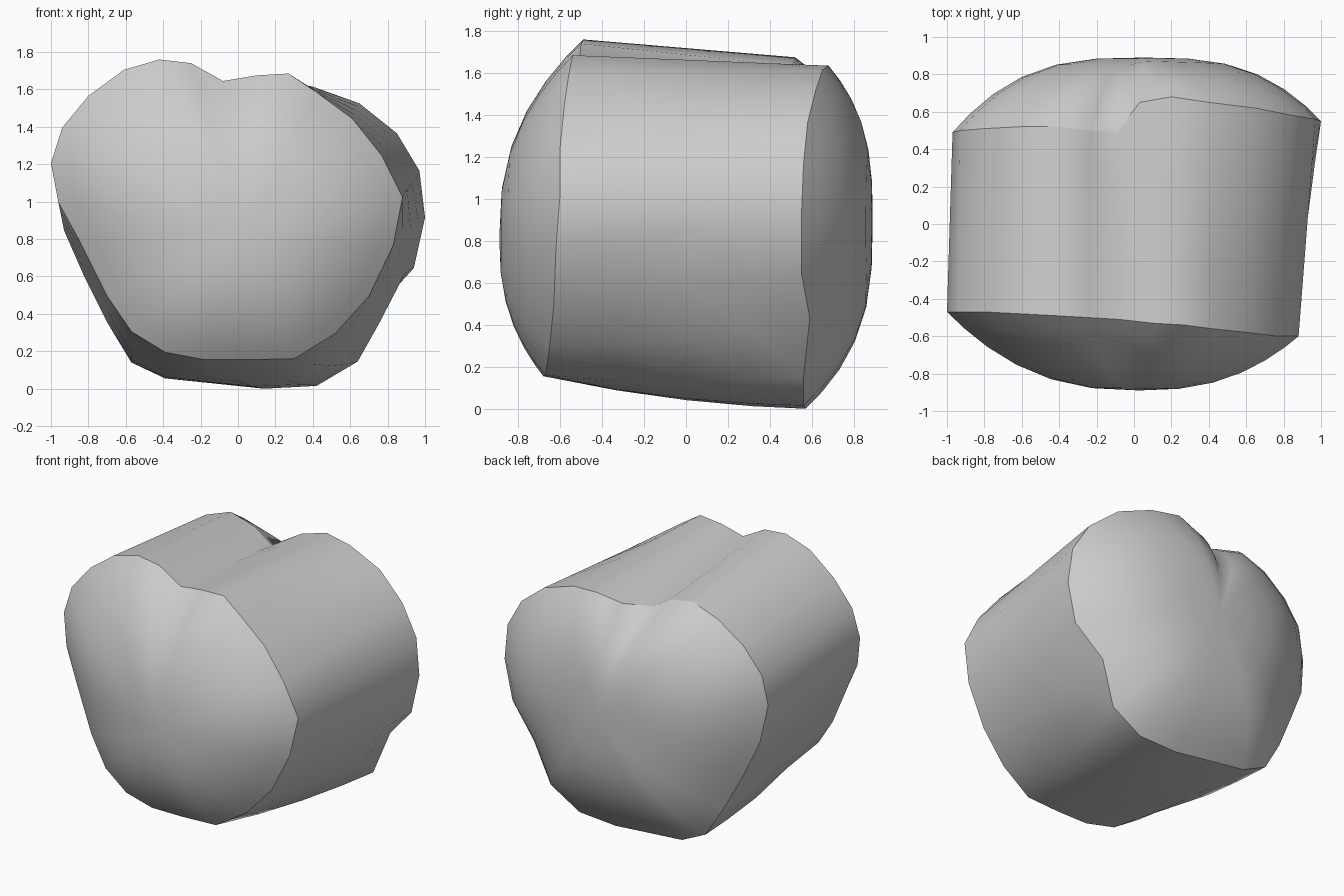
import bpy, bmesh
from mathutils import Vector

cube = bpy.data.objects.get("Cube")
if cube:
    bpy.data.objects.remove(cube, do_unlink=True)

# Single light grey material
grey = bpy.data.materials.new("light_grey")
grey.use_nodes = True
colour = (0.6, 0.6, 0.6, 1.0)
grey.diffuse_color = colour
bsdf = next(n for n in grey.node_tree.nodes if n.type == 'BSDF_PRINCIPLED')
bsdf.inputs["Base Color"].default_value = colour

# Rims run from the cleft over the +x lobe, under the base, and back up the -x lobe
front_rim = [
    (-.08, -.51, 1.65), (.10, -.53, 1.68), (.27, -.54, 1.69), (.42, -.56, 1.59),
    (.61, -.58, 1.45), (.77, -.60, 1.25), (.88, -.60, 1.03), (.83, -.62, .77),
    (.70, -.63, .50), (.52, -.65, .30), (.30, -.67, .165), (.05, -.68, .16),
    (-.18, -.68, .16), (-.39, -.66, .20), (-.57, -.63, .31), (-.70, -.60, .50),
    (-.85, -.55, .80), (-.96, -.50, 1.0), (-1.0, -.47, 1.21), (-.94, -.47, 1.40),
    (-.80, -.47, 1.57), (-.61, -.48, 1.71), (-.42, -.49, 1.765), (-.25, -.50, 1.745)]
back_rim = [
    (-.09, .49, 1.55), (.03, .65, 1.60), (.20, .68, 1.64), (.40, .65, 1.62),
    (.65, .62, 1.53), (.85, .58, 1.37), (.97, .56, 1.17), (1.0, .55, .92),
    (.94, .55, .65), (.82, .56, .38), (.64, .56, .15), (.42, .56, .02),
    (.14, .57, .005), (-.39, .60, .06), (-.57, .60, .145), (-.70, .58, .36),
    (-.82, .54, .60), (-.93, .52, .85), (-.97, .49, 1.10), (-.93, .50, 1.30),
    (-.80, .51, 1.47), (-.61, .52, 1.61), (-.42, .52, 1.68), (-.23, .50, 1.64)]
front_rim = [Vector(p) for p in front_rim]
back_rim = [Vector(p) for p in back_rim]
N = len(front_rim)

bm = bmesh.new()


def ring(points):
    return [bm.verts.new(p) for p in points]


def bridge(a, b):
    for i in range(N):
        j = (i + 1) % N
        bm.faces.new((a[i], a[j], b[j], b[i]))


def dome(rim_verts, apex, power):
    """Bulging cap that shrinks the rim towards an apex."""
    rim = [v.co.copy() for v in rim_verts]
    last = rim_verts
    for s in (.91, .79, .64, .46, .25):
        k = s ** power
        pts = [Vector((apex.x + (p.x - apex.x) * s,
                       apex.y + (p.y - apex.y) * k,
                       apex.z + (p.z - apex.z) * s)) for p in rim]
        cur = ring(pts)
        bridge(last, cur)
        last = cur
    tip = bm.verts.new(apex)
    for i in range(N):
        bm.faces.new((last[i], last[(i + 1) % N], tip))


# Side wall, sagging slightly under the base
wall = []
for t in (0, .28, .55, .8, 1):
    pts = [a.lerp(b, t) for a, b in zip(front_rim, back_rim)]
    for p in pts:
        if p.z < .25:
            p.z = max(p.z - .12 * t * (1 - t), 0)
    wall.append(ring(pts))
for a, b in zip(wall, wall[1:]):
    bridge(a, b)

# Small dent in the lower back corner of the rim
wall[-1][9].co += Vector((-.07, .03, .06))

# End caps
dome(wall[0], Vector((.03, -.89, .82)), 2.5)
dome(wall[-1], Vector((.05, .89, .90)), 3.0)

bmesh.ops.recalc_face_normals(bm, faces=bm.faces)
for f in bm.faces:
    f.smooth = True

# Crisp creases along both rims
for rim in (wall[0], wall[-1]):
    members = set(rim)
    for e in bm.edges:
        if e.verts[0] in members and e.verts[1] in members:
            e.smooth = False

mesh = bpy.data.meshes.new("heart_cushion")
bm.to_mesh(mesh)
bm.free()
mesh.materials.append(grey)
body = bpy.data.objects.new("heart_cushion", mesh)
bpy.context.collection.objects.link(body)

# Rest the base exactly on z = 0
low = min(v.co.z for v in mesh.vertices)
for v in mesh.vertices:
    v.co.z -= low
